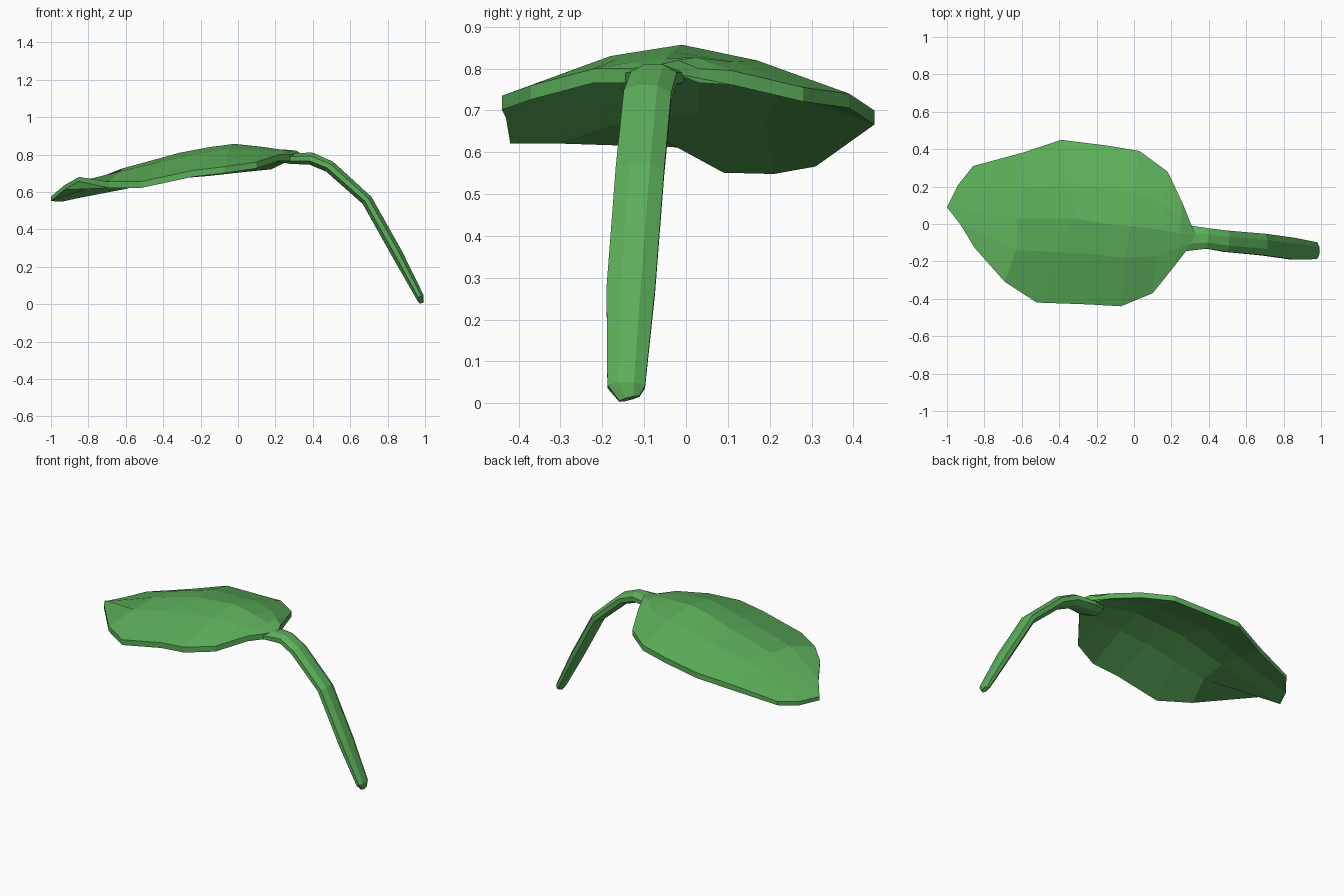
import bpy, bmesh, math
from mathutils import Vector

cube = bpy.data.objects.get("Cube")
if cube:
    bpy.data.objects.remove(cube, do_unlink=True)

# Single leaf colour
green = bpy.data.materials.new("leaf_green")
green.use_nodes = True
colour = (0.107, 0.423, 0.102, 1)
green.diffuse_color = colour
shader = next(n for n in green.node_tree.nodes if n.type == 'BSDF_PRINCIPLED')
shader.inputs["Base Color"].default_value = colour


def finish(name, bm):
    """Turn a bmesh into a flat shaded green object."""
    bmesh.ops.recalc_face_normals(bm, faces=bm.faces[:])
    mesh = bpy.data.meshes.new(name)
    bm.to_mesh(mesh)
    bm.free()
    mesh.materials.append(green)
    part = bpy.data.objects.new(name, mesh)
    bpy.context.collection.objects.link(part)
    return part


def loft(bm, rows, closed=False):
    """Skin neighbouring rows of points with quads."""
    rings = [[bm.verts.new(p) for p in row] for row in rows]
    for a, b in zip(rings, rings[1:]):
        count = len(a)
        for i in range(count if closed else count - 1):
            j = (i + 1) % count
            bm.faces.new((a[i], a[j], b[j], b[i]))
    return rings


def points(*coords):
    return [Vector(c) for c in coords]


# Leaf blade: lengthwise lines from tip to stem
back_edge = points((-.86, .31, .59), (-.6, .38, .65), (-.39, .45, .7), (-.15, .42, .72),
                   (.03, .39, .74), (.18, .28, .755), (.26, .11, .795), (.29, .03, .8))
ridge = points((-1, .09, .575), (-.62, .03, .725), (-.31, .03, .81), (-.15, 0, .84),
               (-.02, -.01, .857), (.14, -.03, .84), (.24, -.05, .825), (.33, -.06, .81))
crease = points((-.93, 0, .635), (-.63, -.14, .71), (-.42, -.15, .76), (-.24, -.16, .8),
                (-.05, -.18, .83), (.12, -.17, .82), (.24, -.13, .815), (.31, -.1, .805))
front_edge = points((-.85, -.13, .68), (-.69, -.31, .655), (-.52, -.42, .655), (-.24, -.43, .715),
                    (-.07, -.44, .735), (.1, -.37, .76), (.22, -.22, .8), (.29, -.13, .8))

# The back half bulges slightly between its edge and the ridge
bulge = Vector((0, 0, .015))
back_middle = [a.lerp(b, .55) + bulge for a, b in zip(back_edge, ridge)]
back_middle[0] = Vector((-.94, .21, .572))

bm = bmesh.new()
loft(bm, [back_edge, back_middle, ridge, crease, front_edge])
extruded = bmesh.ops.extrude_face_region(bm, geom=bm.faces[:], use_keep_orig=True)
for v in extruded["geom"]:
    if isinstance(v, bmesh.types.BMVert):
        v.co.z -= .024 if v.co.x < -.8 else .034
finish("leaf_blade", bm)

# Stem: flattened tube drooping to the ground, (centre, half width, half thickness)
stations = [
    ((.2, -.08, .785), .05, .022),
    ((.28, -.075, .778), .07, .028),
    ((.39, -.077, .778), .055, .033),
    ((.49, -.092, .735), .057, .032),
    ((.69, -.11, .555), .058, .03),
    ((.85, -.132, .27), .058, .03),
    ((.972, -.143, .04), .045, .022),
    ((.98, -.135, .011), .025, .013),
]
centres = [Vector(s[0]) for s in stations]
SIDES = 8
rings = []
for i, (_, width, thick) in enumerate(stations):
    ahead = centres[min(i + 1, len(centres) - 1)]
    behind = centres[max(i - 1, 0)]
    tangent = (ahead - behind).normalized()
    up = tangent.cross(Vector((0, 1, 0))).normalized()
    side = up.cross(tangent)
    ring = []
    for k in range(SIDES):
        angle = math.tau * (k + .5) / SIDES
        reach = 1 / math.cos(math.pi / SIDES)
        ring.append(centres[i] + side * width * reach * math.cos(angle)
                    + up * thick * reach * math.sin(angle))
    rings.append(ring)

bm = bmesh.new()
loops = loft(bm, rings, closed=True)
bm.faces.new(loops[0])
bm.faces.new(loops[-1])
finish("leaf_stem", bm)
